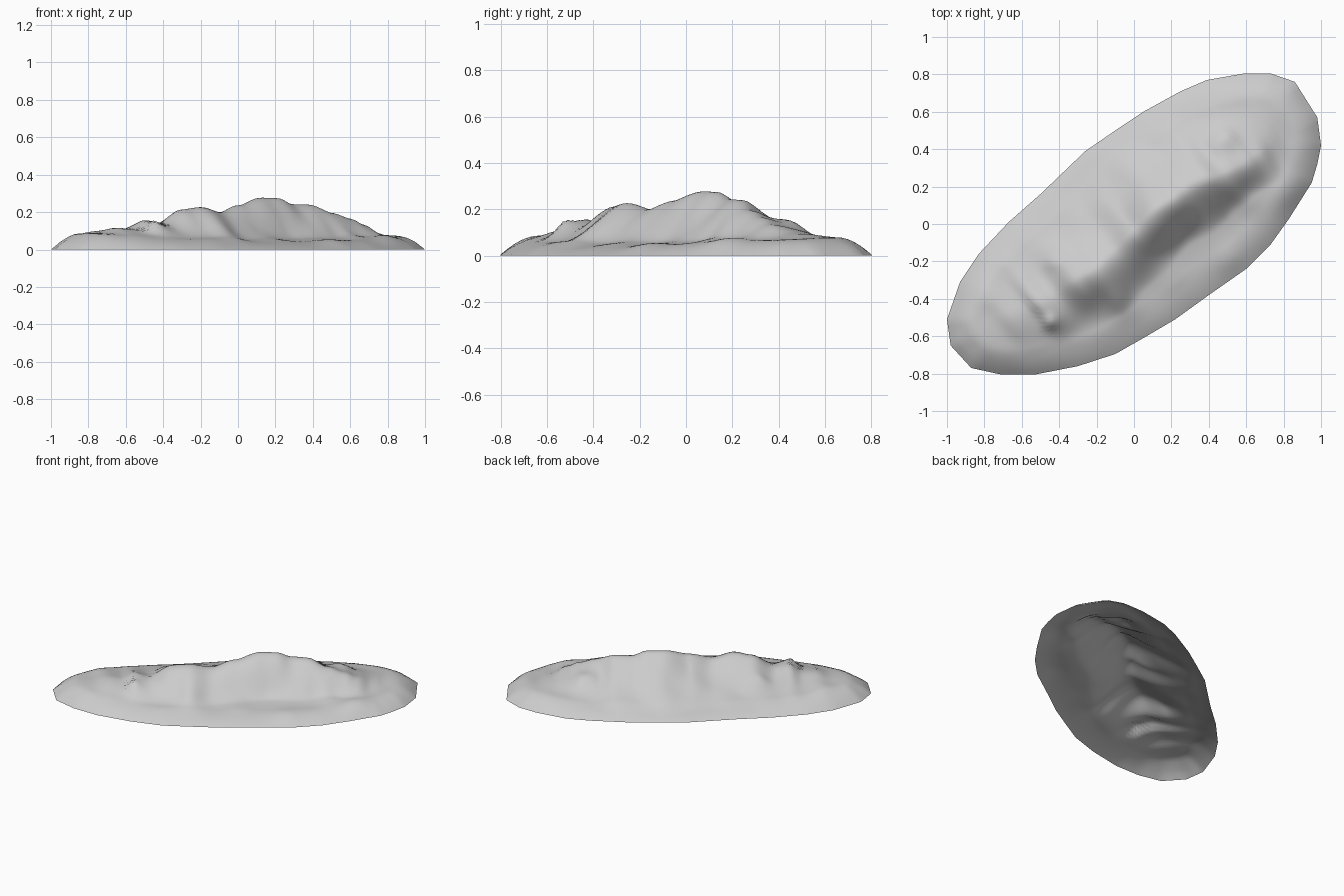
import bpy
import bmesh
import math
from mathutils import Vector, noise
from mathutils.geometry import intersect_point_line

cube = bpy.data.objects.get("Cube")
if cube:
    bpy.data.objects.remove(cube, do_unlink=True)

# Ground plan of the island
OUTLINE = [Vector(p) for p in (
    (-1, -.51), (-.98, -.65), (-.87, -.77), (-.71, -.805), (-.53, -.805),
    (-.3, -.76), (-.1, -.695), (.05, -.61), (.22, -.51), (.4, -.38),
    (.6, -.24), (.73, -.11), (.83, .03), (.95, .22), (.98, .32),
    (1, .42), (.98, .57), (.86, .76), (.73, .805), (.59, .805),
    (.39, .77), (.25, .71), (.05, .6), (-.1, .5), (-.26, .39),
    (-.5, .16), (-.67, .01), (-.83, -.16), (-.93, -.31))]

# Crest of the ridge: x, y, height
CREST = (
    (-.92, -.66, .07), (-.82, -.58, .088), (-.75, -.54, .088),
    (-.65, -.5, .115), (-.57, -.465, .11), (-.5, -.43, .157),
    (-.42, -.39, .138), (-.3, -.3, .215), (-.2, -.25, .226),
    (-.1, -.155, .2), (0, -.04, .245), (.13, .08, .276), (.21, .13, .276),
    (.29, .19, .242), (.38, .24, .24), (.5, .28, .195), (.6, .33, .165),
    (.66, .37, .135), (.71, .48, .095), (.74, .58, .08), (.88, .69, .07))

# Knolls, spurs and hollows: x, y, height, radius
BUMPS = (
    (.48, .45, .04, .075), (.25, .3, .012, .09), (-.45, -.53, .026, .04),
    (-.08, -.42, .012, .07), (.52, -.2, .01, .08), (.62, .12, .015, .07),
    (.82, .15, .025, .1), (-.8, -.4, .01, .07), (-.44, -.21, .01, .04),
    (-.04, .01, -.015, .08))

ANGLE = math.radians(38)
ALONG = Vector((math.cos(ANGLE), math.sin(ANGLE)))
ACROSS = Vector((-ALONG.y, ALONG.x))
RIDGE = [(ALONG.dot(Vector((x, y))), ACROSS.dot(Vector((x, y))), h)
         for x, y, h in CREST]


def smooth(t):
    t = min(max(t, 0), 1)
    return t * t * (3 - 2 * t)


def crest_at(u):
    """Sideways offset and height of the crest at a place along the island."""
    for (u0, v0, h0), (u1, v1, h1) in zip(RIDGE, RIDGE[1:]):
        if u <= u1:
            t = smooth((u - u0) / (u1 - u0))
            return v0 + (v1 - v0) * t, h0 + (h1 - h0) * t
    return RIDGE[-1][1:]


def shore_distance(p):
    best = 9
    for a, b in zip(OUTLINE, OUTLINE[1:] + OUTLINE[:1]):
        q, t = intersect_point_line(p, a, b)
        q = a.lerp(b, min(max(t, 0), 1))
        best = min(best, (p - q.to_2d()).length)
    return best


def height(p):
    u, v = ALONG.dot(p), ACROSS.dot(p)
    crest_v, crest_h = crest_at(u)
    wobble = noise.noise(Vector((p.x * 5, p.y * 5, 0)))
    side = v - crest_v
    base = .044 + .026 * min(abs(u), 1.1) ** 2
    # Steep face towards the front, long gentle slope towards the back
    if side < 0:
        width = .27 - .09 * smooth((u - .3) / .4)
        s = min(-side / (width + .03 * wobble), 1.5)
        fall = .75 * (1 - smooth(s)) + .25 * (1 - smooth(s / 1.5))
    else:
        rounded = math.hypot(side, .04) - .04
        fall = max(0, 1 - rounded / (.4 + .05 * wobble)) ** 1.7
    z = base + max(crest_h - base, 0) * fall
    for x, y, h, r in BUMPS:
        z += h * math.exp(-((p.x - x) ** 2 + (p.y - y) ** 2) / r ** 2)
    z += .005 * wobble
    # Rounded bank around the shore, tighter at the two ends
    d = min(shore_distance(p) / (.17 - .03 * min(abs(u), 1)), 1)
    return z * (1 - (1 - d) ** 1.8)


# One closed shoreline with extra points on every side, shrunk in rings
SIDE_STEPS, RINGS = 5, 44
shore = [a.lerp(b, i / SIDE_STEPS)
         for a, b in zip(OUTLINE, OUTLINE[1:] + OUTLINE[:1])
         for i in range(SIDE_STEPS)]
bm = bmesh.new()
rings = []
for k in range(RINGS):
    scale = 1 - k / RINGS
    points = [p * scale for p in shore]
    rings.append([bm.verts.new((p.x, p.y, height(p) if k else 0))
                  for p in points])
count = len(shore)
for outer, inner in zip(rings, rings[1:]):
    for i in range(count):
        j = (i + 1) % count
        bm.faces.new((outer[i], outer[j], inner[j], inner[i]))
middle = bm.verts.new((0, 0, height(Vector((0, 0)))))
for i in range(count):
    bm.faces.new((rings[-1][i], rings[-1][(i + 1) % count], middle))
for face in bm.faces:
    face.smooth = True

mesh = bpy.data.meshes.new("mountain_island")
bm.to_mesh(mesh)
bm.free()
island = bpy.data.objects.new("mountain_island", mesh)
bpy.context.collection.objects.link(island)

# Plain stone colour
stone = bpy.data.materials.new("light_grey_stone")
stone.use_nodes = True
color = (.6, .6, .6, 1)
stone.diffuse_color = color
stone.node_tree.nodes["Principled BSDF"].inputs["Base Color"].default_value = color
mesh.materials.append(stone)
